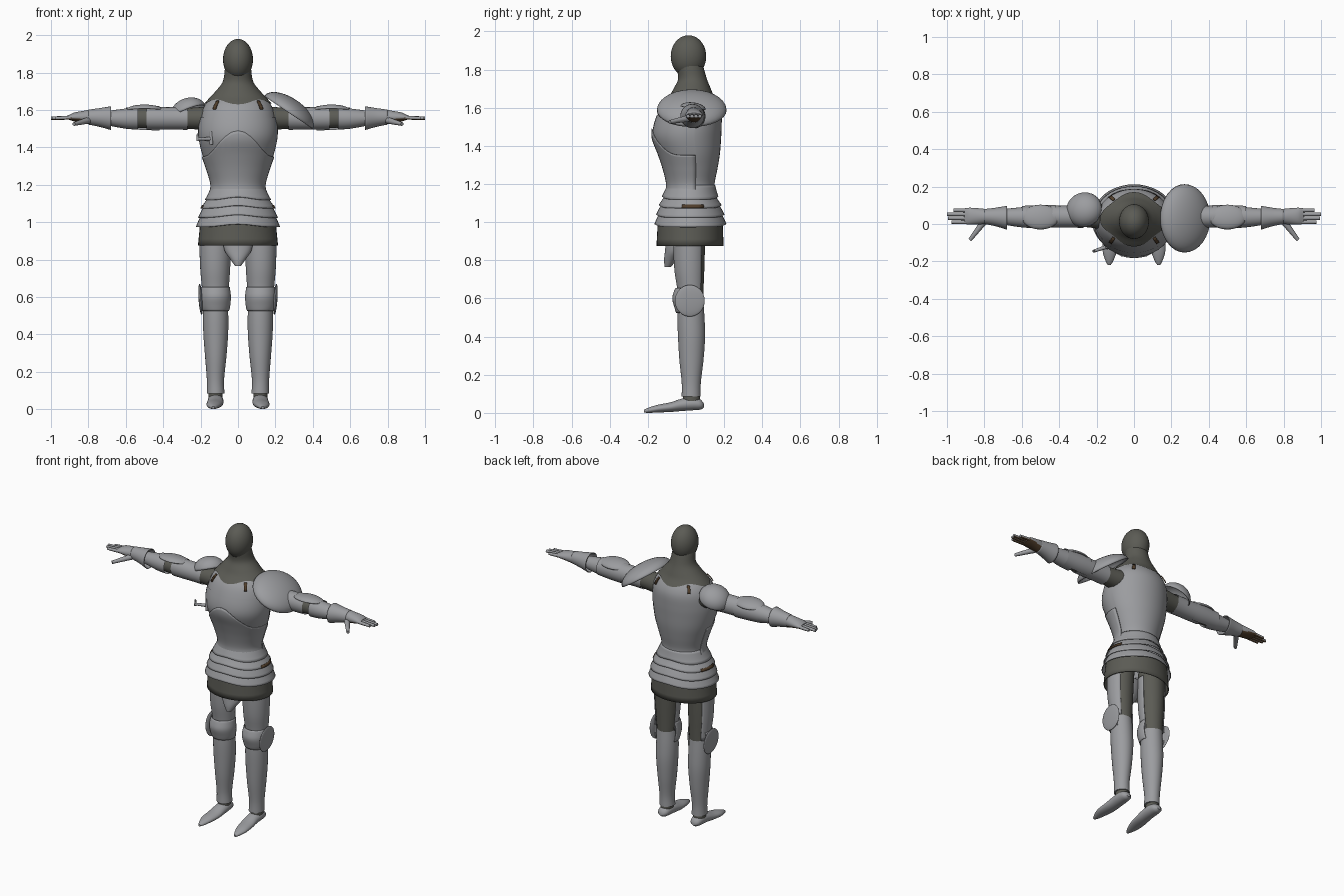
import bpy, bmesh
from math import sin, cos, radians
from mathutils import Vector, Euler

if "Cube" in bpy.data.objects:
    bpy.data.objects.remove(bpy.data.objects["Cube"])


def material(name, rgb, rough=0.5):
    m = bpy.data.materials.new(name)
    m.use_nodes = True
    m.diffuse_color = (*rgb, 1)
    m.node_tree.nodes["Principled BSDF"].inputs["Base Color"].default_value = (*rgb, 1)
    m.node_tree.nodes["Principled BSDF"].inputs["Roughness"].default_value = rough
    return m


STEEL = material("steel", (.33, .335, .35))
MAIL = material("dark mail", (.105, .105, .09))
LEATHER = material("brown leather", (.085, .05, .025))


def finish(name, bm, mats, mirror=False, shell=0, paint=None):
    bmesh.ops.recalc_face_normals(bm, faces=bm.faces)
    if paint:
        for f in bm.faces:
            f.material_index = paint(f)
    me = bpy.data.meshes.new(name)
    bm.to_mesh(me)
    bm.free()
    for m in mats:
        me.materials.append(m)
    ob = bpy.data.objects.new(name, me)
    bpy.context.collection.objects.link(ob)
    bpy.ops.object.select_all(action='DESELECT')
    ob.select_set(True)
    bpy.context.view_layer.objects.active = ob
    bpy.ops.object.shade_smooth_by_angle(angle=radians(40))
    if shell:
        ob.modifiers.new("plate thickness", 'SOLIDIFY').thickness = shell
    if mirror:
        ob.modifiers.new("mirror", 'MIRROR')
    return ob


def section(st, t):
    """Smoothly interpolated cross-section limits at position t."""
    t = min(max(t, st[0][0]), st[-1][0])
    i = next(k for k in range(len(st) - 1) if t <= st[k + 1][0])
    p, q = st[i], st[i + 1]
    a, b = st[max(i - 1, 0)], st[min(i + 2, len(st) - 1)]
    h = q[0] - p[0]
    s = (t - p[0]) / h
    out = []
    for k in range(1, 5):
        m0 = (q[k] - a[k]) / (q[0] - a[0]) * h
        m1 = (b[k] - p[k]) / (b[0] - p[0]) * h
        d = q[k] - p[k]
        out.append(p[k] + m0 * s + (3 * d - 2 * m0 - m1) * s * s + (m0 + m1 - 2 * d) * s ** 3)
    return out


def loft(name, mat, st, axis='z', lo=None, hi=None, arc=(0, 360), grow=0, flare=0,
         rows=14, cap=False, mirror=False, shell=0, paint=None):
    """Oval tube (or part of one) along an axis; lo and hi may vary with angle."""
    lo = st[0][0] if lo is None else lo
    hi = st[-1][0] if hi is None else hi
    closed = arc[1] - arc[0] >= 360
    n = max(4, int((arc[1] - arc[0]) / 9))
    bm = bmesh.new()
    grid = []
    for r in range(rows + 1):
        k, ring = r / rows, []
        for j in range(n if closed else n + 1):
            a = radians(arc[0] + (arc[1] - arc[0]) * j / n)
            z0 = lo(a) if callable(lo) else lo
            z1 = hi(a) if callable(hi) else hi
            t = z0 + (z1 - z0) * k
            u0, u1, v0, v1 = section(st, t)
            g = grow + flare * (1 - k)
            u = (u0 + u1) / 2 + ((u1 - u0) / 2 + g) * cos(a)
            v = (v0 + v1) / 2 + ((v1 - v0) / 2 + g) * sin(a)
            ring.append(bm.verts.new({'z': (u, v, t), 'x': (t, u, v), 'y': (u, t, v)}[axis]))
        grid.append(ring)
    for p, q in zip(grid, grid[1:]):
        for j in range(n):
            i = (j + 1) % len(p)
            bm.faces.new((p[j], p[i], q[i], q[j]))
    if cap:
        bm.faces.new(grid[0])
        bm.faces.new(grid[-1])
    mats = mat if isinstance(mat, list) else [mat]
    return finish(name, bm, mats, mirror, shell, paint)


def dome(name, mat, loc, size, rot=(0, 0, 0), half=True, mirror=False):
    bm = bmesh.new()
    bmesh.ops.create_uvsphere(bm, u_segments=32, v_segments=20, radius=1)
    if half:
        bmesh.ops.delete(bm, geom=[v for v in bm.verts if v.co.z < -.01], context='VERTS')
    turn = Euler([radians(d) for d in rot]).to_matrix()
    for v in bm.verts:
        v.co = turn @ (v.co * Vector(size)) + Vector(loc)
    return finish(name, bm, [mat], mirror, .005 if half else 0)


def rod(name, mats, a, b, r0, r1, mirror=False, paint=None):
    a, b = Vector(a), Vector(b)
    bm = bmesh.new()
    bmesh.ops.create_cone(bm, cap_ends=True, segments=12, radius1=r0, radius2=r1, depth=(b - a).length)
    turn = (b - a).to_track_quat('Z', 'Y')
    for v in bm.verts:
        v.co = turn @ v.co + (a + b) / 2
    return finish(name, bm, mats, mirror, 0, paint)


def sym(rows):
    return [(z, -x, x, f, b) for z, x, f, b in rows]


def front(a):
    return max(0, -sin(a))


def palm(f):
    return 1 if f.normal.z < -.5 else 0


# Head and mail mantle
dome("mail_hood", MAIL, (0, .013, 1.87), (.08, .093, .11), half=False)
MANTLE = sym([(1.6, .197, -.135, .185), (1.63, .182, -.121, .171), (1.67, .148, -.083, .143),
              (1.7, .12, -.065, .13), (1.75, .082, -.042, .11), (1.82, .07, -.05, .09)])
loft("mail_mantle", MAIL, MANTLE, lo=lambda a: 1.643 - .013 * cos(4 * a), rows=18)

# Cuirass: full body, breastplate and pointed lower plate
TORSO = sym([(1.15, .145, -.1, .155), (1.2, .138, -.095, .15), (1.28, .16, -.113, .165),
             (1.36, .187, -.14, .178), (1.44, .206, -.17, .184), (1.5, .209, -.168, .187),
             (1.58, .197, -.142, .185), (1.63, .175, -.115, .165), (1.67, .14, -.075, .135)])
loft("back_plate", STEEL, TORSO, rows=28)
loft("breastplate", STEEL, TORSO, lo=1.17, hi=1.56, arc=(-192, 12), grow=.004, flare=-.001, rows=22)
loft("lower_breastplate", STEEL, TORSO, lo=1.16, hi=lambda a: 1.35 + .14 * front(a) ** 5,
     arc=(-190, 10), grow=.01, rows=20, shell=.005)
for label, mid in (("front", -50), ("back", 50)):
    loft(label + "_shoulder_strap", LEATHER, TORSO, lo=1.605, hi=1.65, arc=(mid - 3, mid + 3),
         grow=.011, rows=3, mirror=True, shell=.006)

# Lance rest on the right breast
rod("rest_plate", [STEEL], (-.143, -.128, 1.415), (-.143, -.122, 1.485), .009, .009)
rod("rest_arm", [STEEL], (-.14, -.12, 1.445), (-.215, -.145, 1.445), .011, .008)
rod("rest_tip", [STEEL], (-.215, -.145, 1.435), (-.215, -.145, 1.475), .008, .005)

# Overlapping waist lames and mail skirt
HIPS = sym([(.96, .216, -.158, .203), (1.02, .202, -.148, .194), (1.08, .184, -.134, .178),
            (1.13, .16, -.115, .158), (1.2, .139, -.097, .152)])
for i, (bottom, top) in enumerate(((.975, 1.04), (1.025, 1.09), (1.075, 1.14), (1.12, 1.195))):
    loft("waist_lame_%d" % (i + 1), STEEL, HIPS, hi=top, rows=5, flare=.013, shell=.004,
         lo=lambda a, b=bottom: b + .015 * abs(sin(a)) ** 8)
loft("hip_strap", LEATHER, HIPS, lo=1.075, hi=1.092, arc=(-15, 25), grow=.015, rows=2,
     mirror=True, shell=.004)
SKIRT = sym([(.875, .214, -.155, .197), (1.02, .2, -.147, .192)])
loft("mail_skirt", MAIL, SKIRT, rows=4, shell=.006)
loft("groin_guard", STEEL, sym([(.765, .015, -.112, -.08), (.8, .04, -.115, -.05),
                                (.85, .072, -.11, -.02), (.95, .09, -.1, 0)]), cap=True)

# Arms
ARM = [(.15, -.03, .11, 1.49, 1.62), (.28, -.015, .095, 1.5, 1.61),
       (.5, -.012, .09, 1.503, 1.608), (.7, .0, .08, 1.52, 1.595), (.8, .01, .07, 1.53, 1.59)]
loft("sleeve", MAIL, ARM, axis='x', rows=16, cap=True, mirror=True)
loft("upper_arm_plate", STEEL, ARM, axis='x', lo=.27, hi=.488, grow=.006, mirror=True)
loft("elbow_back_plate", STEEL, ARM, axis='x', lo=.42, hi=.6, arc=(-80, 110), grow=.011, mirror=True)
loft("forearm_plate", STEEL, [(.535, -.022, .098, 1.495, 1.615), (.6, -.018, .09, 1.5, 1.608),
                              (.72, .0, .078, 1.522, 1.592)], axis='x', mirror=True)
dome("elbow_cap", STEEL, (.5, .037, 1.598), (.1, .067, .03), (-8, 0, 0), mirror=True)
loft("gauntlet_cuff", STEEL, [(.68, -.03, .097, 1.493, 1.62), (.74, -.012, .087, 1.51, 1.61),
                              (.8, .0, .08, 1.522, 1.602)], axis='x', mirror=True, shell=.004)
loft("hand", [STEEL, LEATHER], [(.79, .0, .08, 1.522, 1.602), (.83, -.002, .084, 1.53, 1.595),
                                (.88, -.003, .087, 1.54, 1.585), (.905, 0, .084, 1.548, 1.572)],
     axis='x', cap=True, mirror=True, paint=palm)
for i, (y, tip) in enumerate(((.01, .975), (.031, .995), (.052, 1.0), (.073, .965))):
    rod("finger_%d" % (i + 1), [STEEL, LEATHER], (.88, y, 1.56), (tip, y, 1.556), .011, .009,
        mirror=True, paint=palm)
rod("thumb", [STEEL], (.8, .015, 1.545), (.877, -.085, 1.525), .018, .01, mirror=True)

# Shoulder plates: a large one on the left, a small one on the right
dome("left_shoulder_plate", STEEL, (.27, .03, 1.587), (.157, .183, .078), (0, 34, 0))
dome("right_shoulder_plate", STEEL, (-.265, .075, 1.585), (.1, .095, .078), (-14, -22, 0))

# Legs
THIGH = [(.58, .06, .182, -.035, .09), (.65, .055, .187, -.04, .092),
         (.75, .048, .196, -.055, .096), (.88, .042, .2, -.06, .1), (1.0, .035, .198, -.055, .105)]
loft("padded_thigh", MAIL, THIGH, cap=True, mirror=True)
loft("thigh_plate", STEEL, THIGH, lo=.6, hi=.96, arc=(-195, 48), grow=.006, mirror=True, shell=.003)
loft("knee_plate", STEEL, [(.525, .048, .192, -.052, .1), (.55, .042, .2, -.06, .1),
                           (.6, .038, .204, -.072, .1), (.64, .042, .2, -.062, .1),
                           (.655, .044, .197, -.055, .1)],
     arc=(-200, 30), mirror=True, shell=.004)
dome("knee_wing", STEEL, (.2, .02, .588), (.011, .078, .083), (0, 4, 0), half=False, mirror=True)
loft("shin_plate", STEEL, [(.085, .072, .166, -.023, .077), (.15, .075, .166, -.022, .077),
                           (.28, .062, .176, -.035, .092), (.4, .053, .185, -.042, .1),
                           (.5, .052, .187, -.045, .097), (.6, .058, .185, -.042, .09)],
     cap=True, mirror=True, rows=20)
loft("ankle", MAIL, [(.04, .085, .157, -.02, .075), (.09, .082, .158, -.014, .072)],
     rows=3, cap=True, mirror=True)

# Pointed shoes
loft("shoe", STEEL, [(-.22, .125, .14, .002, .016), (-.2, .112, .151, .0, .026),
                     (-.15, .093, .167, .002, .042), (-.08, .08, .167, .005, .056),
                     (-.02, .078, .162, .01, .075), (.04, .08, .16, .014, .082),
                     (.08, .09, .152, .018, .068), (.094, .108, .135, .028, .048)],
     axis='y', rows=24, cap=True, mirror=True)
